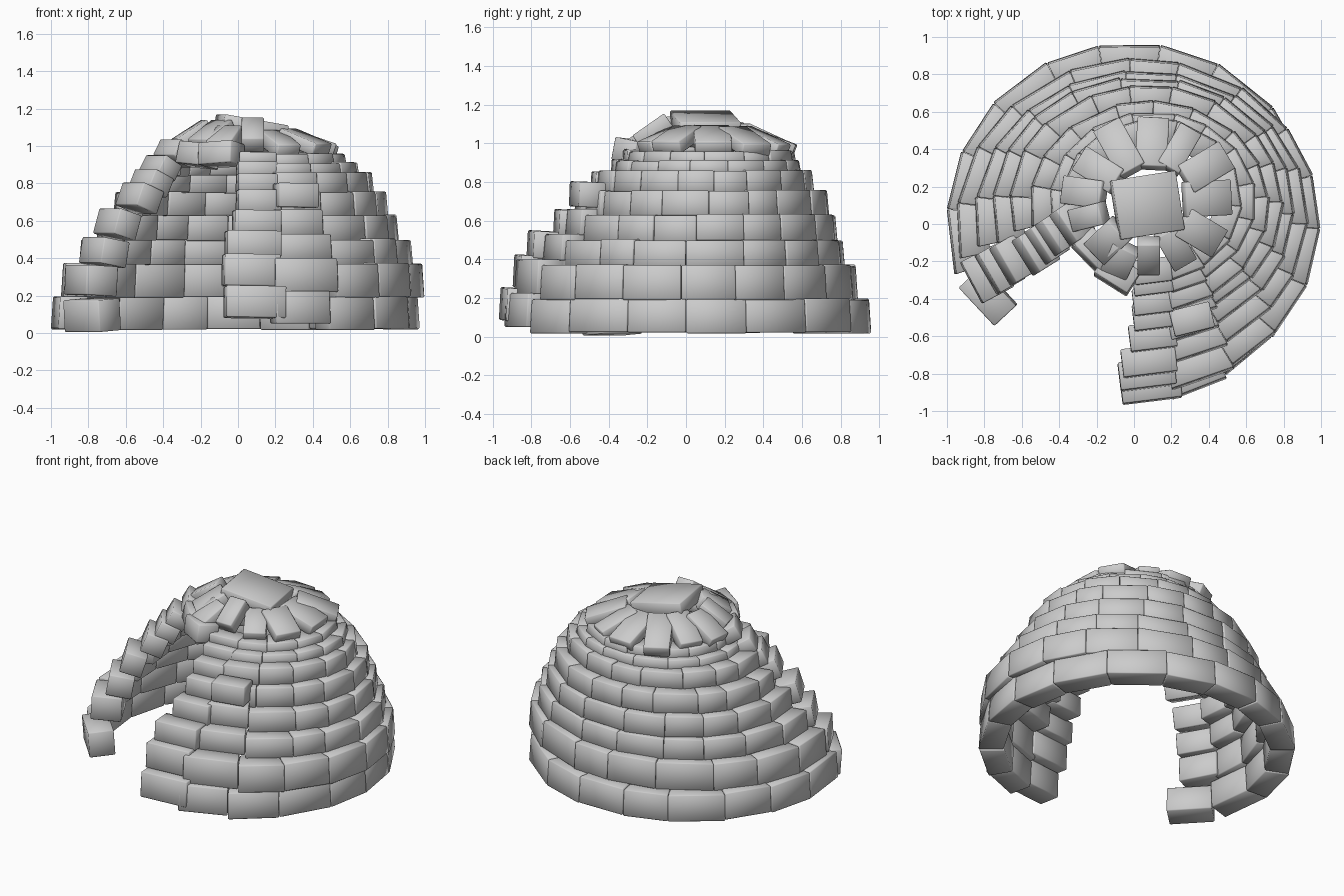
import bpy, bmesh, random
from math import radians, sin, cos, acos
from mathutils import Matrix

random.seed(4)


def finish(name, bm, bevel=0.006):
    bmesh.ops.recalc_face_normals(bm, faces=bm.faces)
    for f in bm.faces:
        f.smooth = True
    me = bpy.data.meshes.new(name)
    bm.to_mesh(me)
    bm.free()
    ob = bpy.data.objects.new(name, me)
    bpy.context.collection.objects.link(ob)
    m = ob.modifiers.new("soft_edges", 'BEVEL')
    m.width = bevel
    m.segments = 1
    return ob


def box(bm, loc, size, yaw=0, lean=0, tilt=0):
    """Snow block: x along, y inward, z up; lean tips the top inward."""
    mat = (Matrix.Translation(loc) @ Matrix.Rotation(radians(yaw), 4, 'Z')
           @ Matrix.Rotation(radians(-lean), 4, 'X')
           @ Matrix.Rotation(radians(tilt), 4, 'Y')
           @ Matrix.Diagonal((*size, 1)))
    bmesh.ops.create_cube(bm, size=1, matrix=mat)


def wedge(bm, c, r, th, a0, a1, z0, z1, taper):
    """Block of a ring between two angles."""
    vs = []
    for z, t in ((z0, 0), (z1, taper)):
        for a, d in ((a0, 0), (a1, 0), (a1, th), (a0, th)):
            vs.append(bm.verts.new((c[0] + (r[0] - d - t) * cos(a),
                                    c[1] + (r[1] - d - t) * sin(a), z)))
    for f in ((3, 2, 1, 0), (4, 5, 6, 7), (0, 1, 5, 4),
              (1, 2, 6, 5), (2, 3, 7, 6), (3, 0, 4, 7)):
        bm.faces.new([vs[i] for i in f])


# z0, z1, centre x, centre y, radius x, radius y, thickness, blocks, end angle
RINGS = [
    (.02, .195, -.015, .01, .985, .96, .155, 14, 197),
    (.19, .37, .025, .00, .975, .89, .155, 14, 192),
    (.365, .50, .04, .04, .895, .785, .15, 14, 192),
    (.495, .63, .05, .08, .81, .71, .145, 14, 195),
    (.625, .755, .065, .11, .735, .635, .14, 14, 194),
    (.75, .86, .08, .10, .645, .56, .135, 13, 192),
    (.84, .91, .10, .12, .555, .485, .135, 12, 194),
    (.89, .96, .10, .135, .485, .435, .135, 11, 196),
]

# Wall courses, open at the front left
for i, (z0, z1, cx, cy, rx, ry, th, n, a_end) in enumerate(RINGS):
    bm = bmesh.new()
    start = -acos((.20 - cx) / rx)
    end = radians(a_end)
    step = (end - start) / n
    cuts = [start + k * step + (random.uniform(-.12, .12) * step if 0 < k < n else 0)
            for k in range(n + 1)]
    for k in range(n):
        lift = .03 if k == 0 and i < 4 else random.uniform(-.004, .004)
        out = .015 if k == 0 else random.uniform(-.005, .005)
        wedge(bm, (cx, cy), (rx + out, ry + out), th,
              cuts[k] + .001, cuts[k + 1] - .001, z0 + lift, z1 + lift, .012)
    finish("wall_course_%d" % (i + 1), bm)

# Right door jamb: raised end blocks (x, y, z, length, depth, height)
bm = bmesh.new()
for x, y, z, l, d, h in [
    (.09, -.87, .165, .32, .15, .17), (.07, -.80, .335, .30, .15, .17),
    (.08, -.73, .475, .29, .15, .14), (.10, -.60, .59, .25, .14, .13),
    (.11, -.49, .705, .23, .14, .12), (.10, -.41, .80, .21, .14, .10),
    (.10, -.31, .87, .21, .13, .09), (.10, -.25, .93, .20, .13, .07),
]:
    box(bm, (x, y, z), (l, d, h), 7, 3, 1)
box(bm, (.31, -.51, .735), (.22, .14, .13), 14, 2, 1)
finish("right_door_jamb", bm)

# Left door jamb: leaning stack (x, y, z, length, depth, height, yaw, lean)
bm = bmesh.new()
for x, y, z, l, d, h, yaw, lean in [
    (-.78, -.385, .095, .28, .16, .17, -47, -4),
    (-.785, -.27, .28, .25, .19, .16, -62, 3),
    (-.715, -.23, .43, .24, .16, .14, -60, 10),
    (-.645, -.19, .58, .23, .14, .14, -60, 17),
    (-.525, -.14, .72, .22, .14, .13, -58, 22),
    (-.465, -.09, .80, .21, .13, .11, -57, 25),
    (-.415, -.05, .88, .20, .12, .10, -57, 30),
]:
    box(bm, (x, y, z), (l, d, h), yaw, lean)
finish("left_door_jamb", bm)

# Lintel over the doorway
bm = bmesh.new()
box(bm, (-.33, .01, .96), (.20, .14, .10), -56, 30)
box(bm, (-.21, -.14, .95), (.20, .14, .12), -45, 12, 4)
box(bm, (-.09, -.265, .955), (.21, .14, .12), -33, 10, -4)
finish("door_lintel", bm)

# Sloping roof slabs: angle, mid radius, mid height, length, width, thickness, tilt
bm = bmesh.new()
for a, r, z, l, w, h, t in [
    (87, .31, 1.01, .28, .17, .07, 21), (60, .32, 1.01, .26, .13, .07, 22),
    (31, .35, 1.01, .27, .17, .07, 20), (3, .31, 1.02, .26, .19, .07, 19),
    (-31, .32, 1.02, .24, .17, .07, 20), (-60, .28, 1.01, .22, .14, .08, 22),
    (119, .32, 1.01, .30, .16, .08, 22), (148, .31, 1.02, .26, .15, .08, 26),
    (172, .35, 1.02, .24, .15, .08, 28), (194, .33, 1.05, .20, .12, .09, 32),
    (224, .30, 1.05, .21, .16, .09, 30), (244, .35, 1.02, .20, .15, .09, 32),
    (270, .29, 1.06, .20, .12, .09, 35),
]:
    q = radians(a)
    box(bm, (.08 + r * cos(q), .12 + r * sin(q), z), (l, w, h), a, 0, t)
finish("roof_slabs", bm)

# Cap block on the crown
bm = bmesh.new()
box(bm, (.07, .10, 1.095), (.35, .32, .09), 9, 0, 10)
finish("roof_cap", bm)
